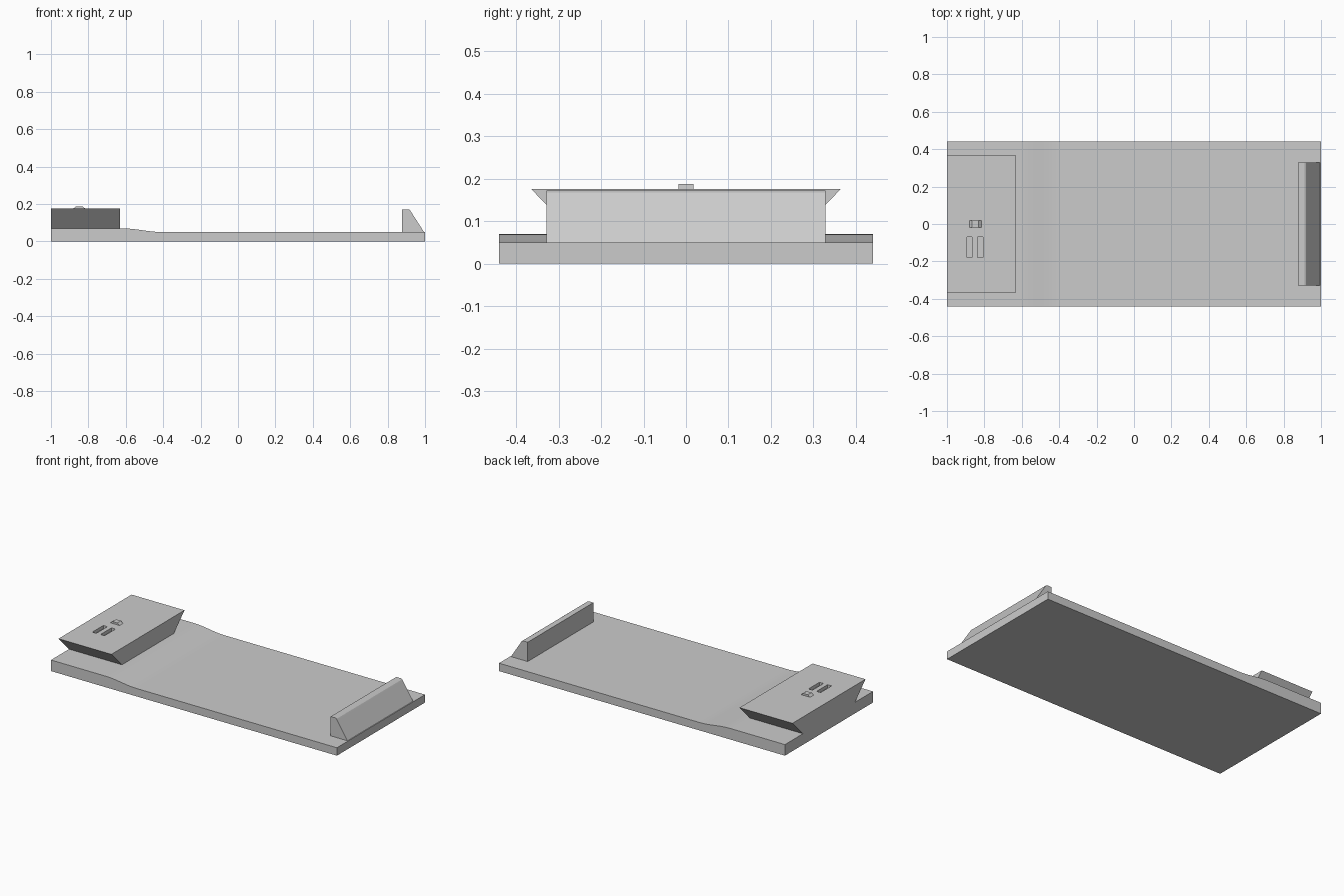
import bpy
import bmesh
import math
from mathutils import Vector

cube = bpy.data.objects.get("Cube")
if cube:
    bpy.data.objects.remove(cube, do_unlink=True)

grey = bpy.data.materials.new("plain_grey")
grey.use_nodes = True
colour = (0.6, 0.6, 0.6, 1)
grey.diffuse_color = colour
grey.node_tree.nodes["Principled BSDF"].inputs["Base Color"].default_value = colour


def extrude(name, profile, axis, start, end):
    """Extrude a profile along axis 'x' (points are y, z) or 'y' (points are x, z)."""
    bm = bmesh.new()
    place = {"x": lambda a, z: (start, a, z), "y": lambda a, z: (a, start, z)}[axis]
    face = bm.faces.new([bm.verts.new(place(a, z)) for a, z in profile])
    grown = bmesh.ops.extrude_face_region(bm, geom=[face])["geom"]
    shift = Vector((end - start, 0, 0) if axis == "x" else (0, end - start, 0))
    bmesh.ops.translate(bm, verts=[v for v in grown if isinstance(v, bmesh.types.BMVert)], vec=shift)
    bmesh.ops.recalc_face_normals(bm, faces=bm.faces)
    mesh = bpy.data.meshes.new(name)
    bm.to_mesh(mesh)
    bm.free()
    mesh.materials.append(grey)
    obj = bpy.data.objects.new(name, mesh)
    bpy.context.collection.objects.link(obj)
    return obj


def box_profile(a0, a1, z0, z1):
    return [(a0, z0), (a1, z0), (a1, z1), (a0, z1)]


# Base plate with a gentle S-shaped step in its top
STEPS = 12
low, high = 0.05, 0.07
ease = [(-0.4 - 0.22 * i / STEPS,
         low + (high - low) * (1 - math.cos(math.pi * i / STEPS)) / 2)
        for i in range(STEPS + 1)]
base = extrude("base_plate", [(-1, 0), (1, 0), (1, low)] + ease + [(-1, high)], "y", -0.44, 0.44)

# Dovetail block, wider at the top
block = extrude("dovetail_block",
                [(-0.26, high), (0.26, high), (0.365, 0.176), (-0.365, 0.176)],
                "x", -1, -0.63)

# Pair of slots sunk into the block
for i, x in enumerate((-0.879, -0.822)):
    cutter = extrude(f"slot_cutter_{i + 1}", box_profile(x - 0.014, x + 0.014, 0.155, 0.2),
                     "y", -0.18, -0.07)
    cutter.hide_render = True
    cutter.hide_viewport = True
    cutter.display_type = "WIRE"
    cut = block.modifiers.new(f"slot_{i + 1}", "BOOLEAN")
    cut.operation = "DIFFERENCE"
    cut.solver = "EXACT"
    cut.object = cutter

# Small catch on top of the block
catch = extrude("catch", [(-0.882, 0.175), (-0.815, 0.175), (-0.832, 0.188), (-0.865, 0.188)],
                "y", -0.018, 0.018)

# End stop with a rounded top corner and a sloping back
stop = extrude("end_stop",
               [(0.878, low), (0.995, low), (0.923, 0.162), (0.919, 0.168), (0.912, 0.172), (0.878, 0.172)],
               "y", -0.328, 0.328)

# Smooth the curved parts, keeping the corners sharp
bpy.ops.object.select_all(action="DESELECT")
base.select_set(True)
bpy.context.view_layer.objects.active = base
bpy.ops.object.shade_smooth_by_angle(angle=math.radians(20))
